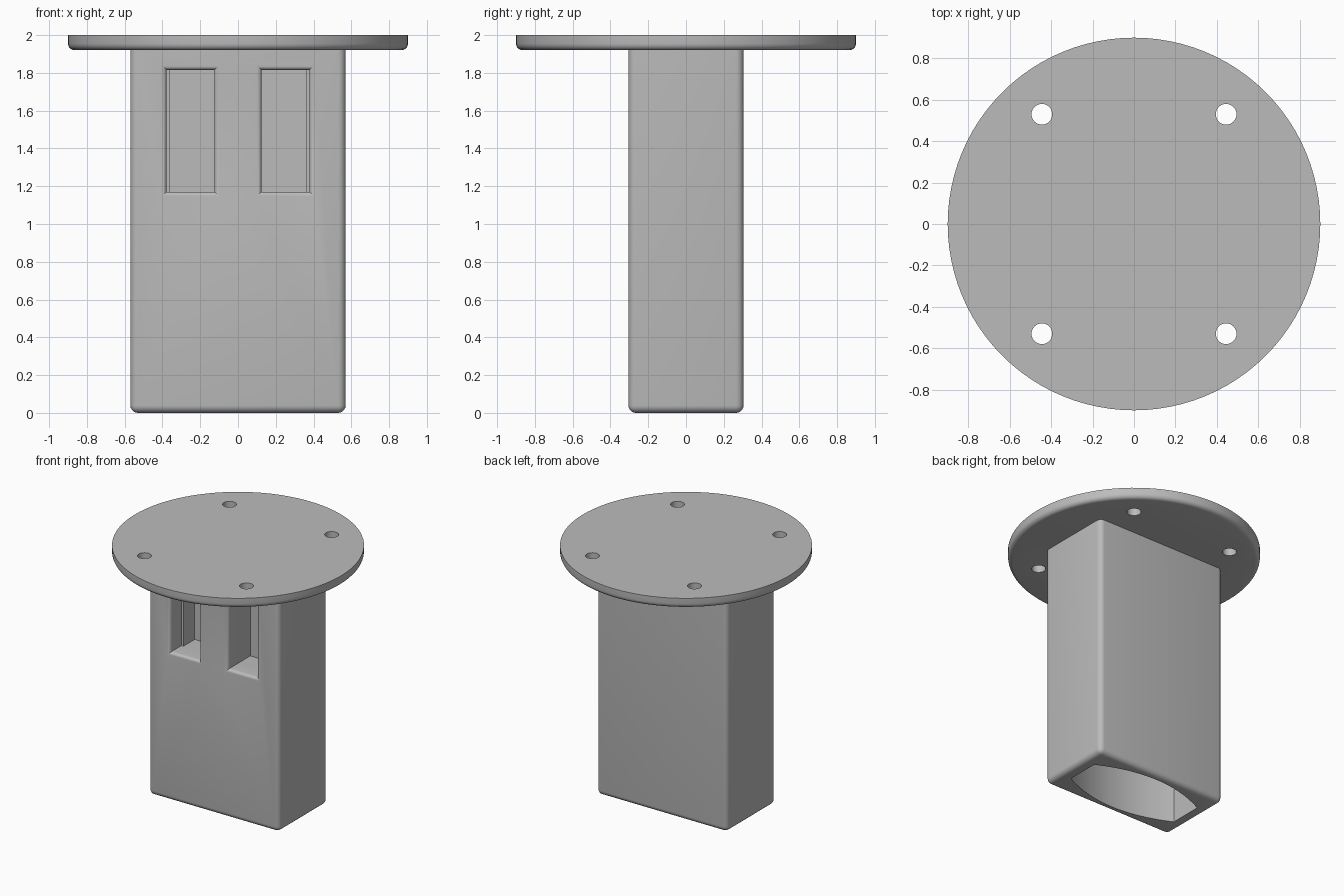
import bpy
import bmesh
import math

if "Cube" in bpy.data.objects:
    bpy.data.objects.remove(bpy.data.objects["Cube"], do_unlink=True)

GREY = bpy.data.materials.new("plain_grey")
GREY.use_nodes = True
COLOUR = (0.5, 0.5, 0.5, 1)
GREY.diffuse_color = COLOUR
GREY.node_tree.nodes["Principled BSDF"].inputs["Base Color"].default_value = COLOUR


def make_object(name, bm):
    bmesh.ops.recalc_face_normals(bm, faces=bm.faces)
    mesh = bpy.data.meshes.new(name)
    bm.to_mesh(mesh)
    bm.free()
    mesh.materials.append(GREY)
    obj = bpy.data.objects.new(name, mesh)
    bpy.context.collection.objects.link(obj)
    return obj


def loft(name, rings):
    """Closed solid through rings of equal length."""
    bm = bmesh.new()
    loops = [[bm.verts.new(p) for p in ring] for ring in rings]
    n = len(loops[0])
    for a, b in zip(loops, loops[1:]):
        for i in range(n):
            j = (i + 1) % n
            bm.faces.new((a[i], a[j], b[j], b[i]))
    bm.faces.new(loops[0])
    bm.faces.new(loops[-1])
    return make_object(name, bm)


def cut(target, cutters):
    bpy.ops.object.select_all(action="DESELECT")
    bpy.context.view_layer.objects.active = target
    target.select_set(True)
    for c in cutters:
        mod = target.modifiers.new("cut", "BOOLEAN")
        mod.operation = "DIFFERENCE"
        mod.solver = "EXACT"
        mod.object = c
        bpy.ops.object.modifier_apply(modifier=mod.name)
        bpy.data.objects.remove(c, do_unlink=True)
    bpy.ops.object.shade_smooth_by_angle(angle=math.radians(30))


def circle(r, z, n, cx=0, cy=0):
    return [(cx + r * math.cos(math.tau * i / n),
             cy + r * math.sin(math.tau * i / n), z) for i in range(n)]


# Round mounting plate with a rounded lower edge and four screw holes
R, FILLET, STEPS = 0.9, 0.035, 5
TOP, UNDER = 2.0, 1.92
rings = []
for k in range(STEPS + 1):
    t = math.pi / 2 * k / STEPS
    rings.append(circle(R - FILLET + FILLET * math.sin(t),
                        UNDER + FILLET - FILLET * math.cos(t), 96))
rings.append(circle(R, TOP, 96))
plate = loft("mounting_plate", rings)
holes = [loft("hole_cutter", [circle(0.05, z, 32, 0.445 * sx, 0.53 * sy) for z in (1.8, 2.1)])
         for sx in (-1, 1) for sy in (-1, 1)]
cut(plate, holes)

# Box body, rounded on its upright and bottom edges
HX, HY, BODY_TOP = 0.57, 0.305, 1.94
bm = bmesh.new()
bmesh.ops.create_cube(bm, size=1)
for v in bm.verts:
    v.co = (v.co.x * 2 * HX, v.co.y * 2 * HY, (v.co.z + 0.5) * BODY_TOP)
soft = [e for e in bm.edges if min(v.co.z for v in e.verts) < 0.1]
bmesh.ops.bevel(bm, geom=soft, offset=0.04, segments=5, profile=0.5, affect="EDGES")
body = make_object("body", bm)

# Bottom cavity with flat ends and bowed long sides
END_X, END_Y, BULGE, N = 0.48, 0.13, 0.12, 24


def cavity_ring(z):
    ring = []
    for side in (1, -1):
        for i in range(N + 1):
            u = 1 - 2 * i / N
            ring.append((side * u * END_X, side * (END_Y + BULGE * (1 - u * u)), z))
    return ring


cavity = loft("cavity_cutter", [cavity_ring(-0.1), cavity_ring(1.1)])


# Paired front windows with rounded mouths and an inner step
def window(side):
    r, y0 = 0.025, -HY
    sections = [(r, y0 - 0.05, 0)]
    for k in range(6):
        t = math.pi / 2 * k / 5
        sections.append((r * (1 - math.sin(t)), y0 + r * (1 - math.cos(t)), 0))
    sections += [(0, y0 + 0.14, 0), (0, y0 + 0.14, 0.018), (0, y0 + 0.28, 0.018)]
    rings = []
    for grow, y, step in sections:
        a, b = 0.125 - grow, 0.378 + grow - step
        lo, hi = 1.17 - grow, 1.815 + grow
        rings.append([(side * x, y, z) for x, z in ((a, lo), (b, lo), (b, hi), (a, hi))])
    return loft("window_cutter", rings)


cut(body, [cavity, window(-1), window(1)])
